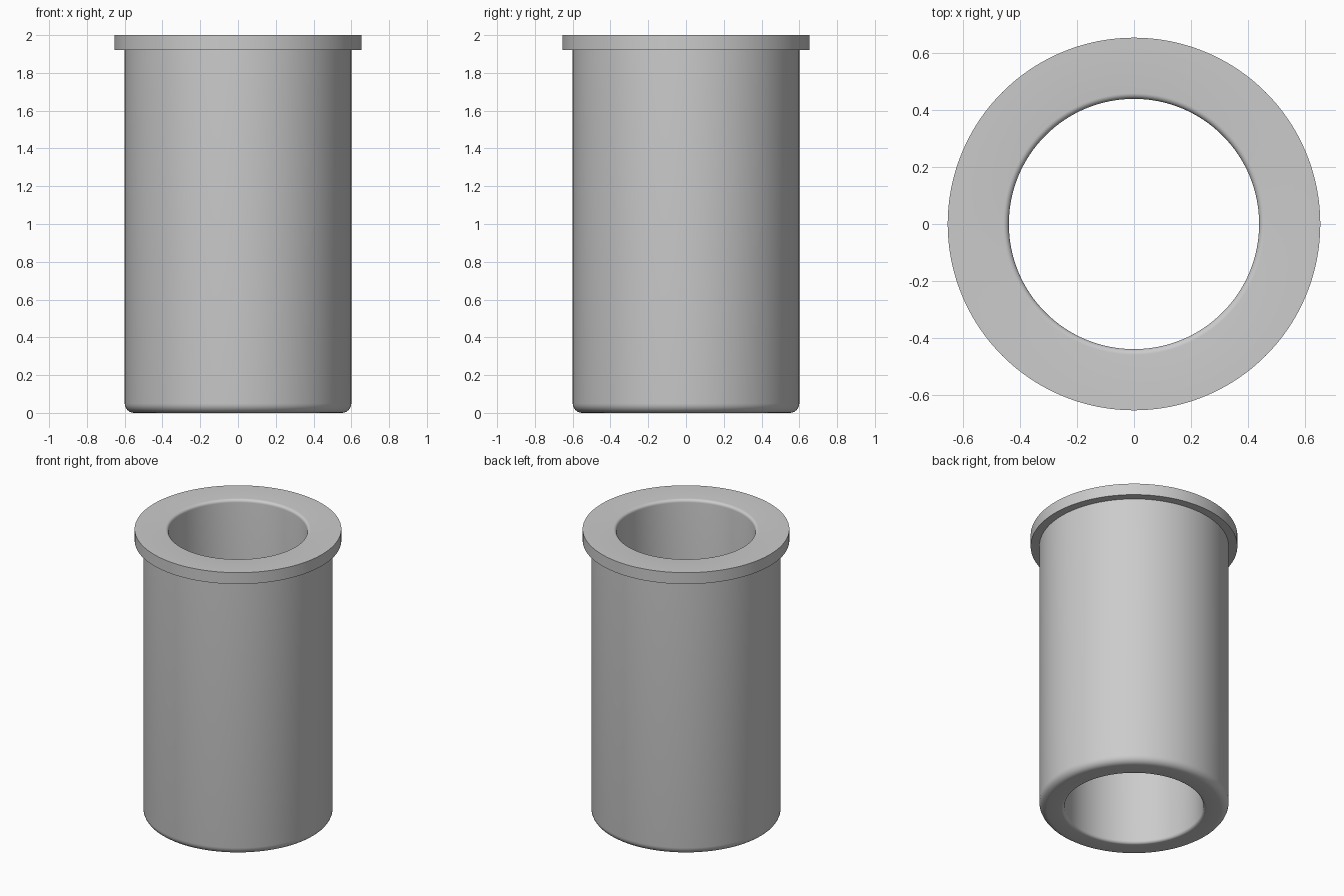
import bpy, bmesh, math

cube = bpy.data.objects.get("Cube")
if cube:
    bpy.data.objects.remove(cube, do_unlink=True)

SEGMENTS = 128
BORE, BODY, FLANGE = 0.44, 0.6, 0.655
HEIGHT, FLANGE_Z = 2.0, 1.92
LIP, FOOT = 0.02, 0.05

grey = bpy.data.materials.new("plain grey")
grey.use_nodes = True
colour = (0.6, 0.6, 0.6, 1)
grey.diffuse_color = colour
grey.node_tree.nodes["Principled BSDF"].inputs["Base Color"].default_value = colour


def fillet(r, z, radius, start, steps=6):
    """Quarter arc around (r, z), counter-clockwise from the start angle."""
    angles = [math.radians(start + 90 * i / steps) for i in range(steps + 1)]
    return [(r + radius * math.cos(a), z + radius * math.sin(a)) for a in angles]


# Closed wall section: rounded foot, flange, rounded bore mouths
section = fillet(BODY - FOOT, FOOT, FOOT, 270)
section += [(BODY, FLANGE_Z), (FLANGE, FLANGE_Z), (FLANGE, HEIGHT)]
section += fillet(BORE + LIP, HEIGHT - LIP, LIP, 90)
section += fillet(BORE + LIP, LIP, LIP, 180)

# Sweep the section around the axis
bm = bmesh.new()
rings = []
for i in range(SEGMENTS):
    a = math.tau * i / SEGMENTS
    rings.append([bm.verts.new((r * math.cos(a), r * math.sin(a), z)) for r, z in section])
for i, ring in enumerate(rings):
    after = rings[(i + 1) % SEGMENTS]
    for j in range(len(section)):
        k = (j + 1) % len(section)
        bm.faces.new((ring[j], after[j], after[k], ring[k]))
bmesh.ops.recalc_face_normals(bm, faces=bm.faces)

mesh = bpy.data.meshes.new("flanged_bushing")
bm.to_mesh(mesh)
bm.free()
mesh.materials.append(grey)
bushing = bpy.data.objects.new("flanged_bushing", mesh)
bpy.context.collection.objects.link(bushing)

# Smooth shading with crisp flange edges
bpy.ops.object.select_all(action="DESELECT")
bushing.select_set(True)
bpy.context.view_layer.objects.active = bushing
bpy.ops.object.shade_smooth_by_angle(angle=math.radians(30))
